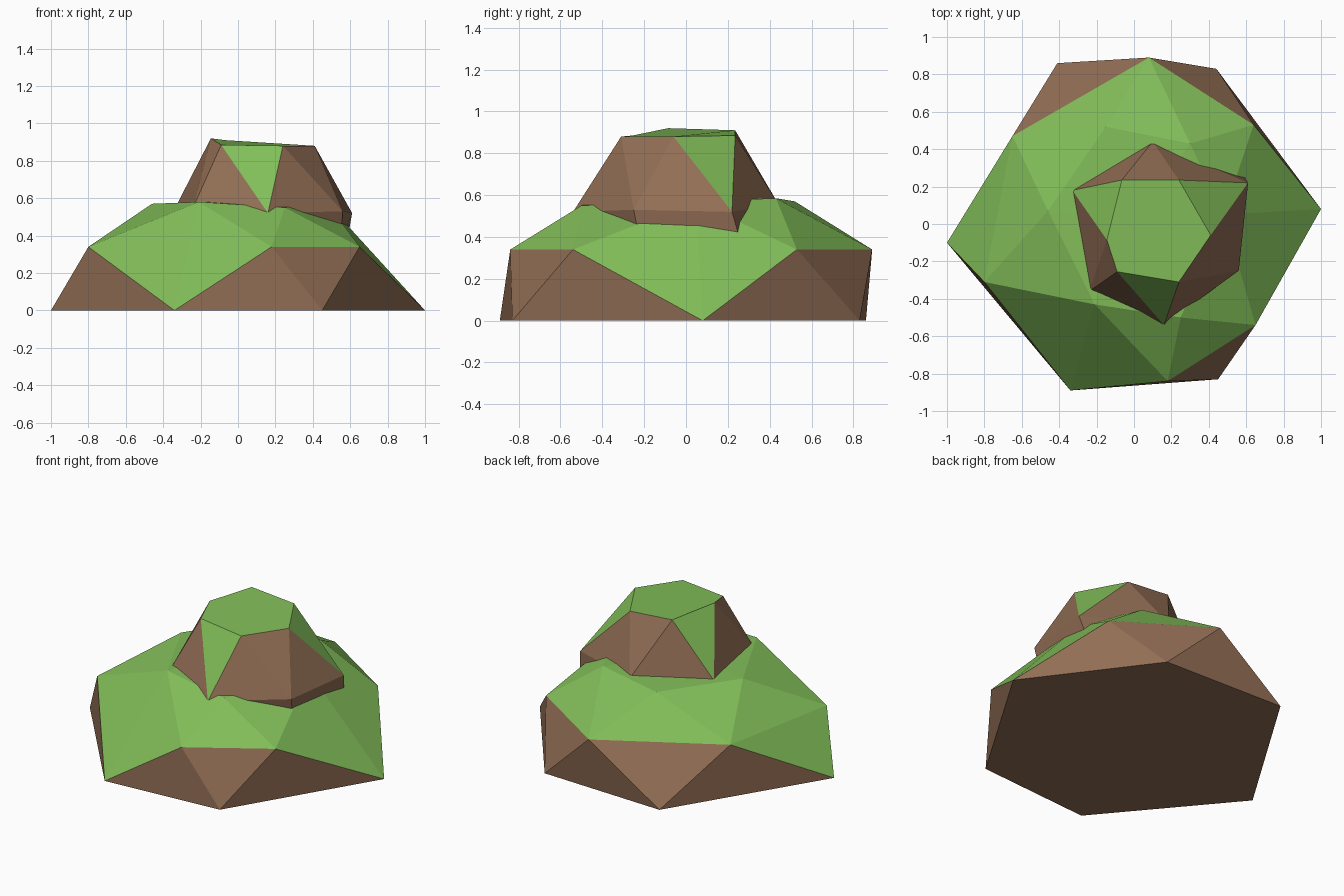
import bpy, bmesh

if "Cube" in bpy.data.objects:
    bpy.data.objects.remove(bpy.data.objects["Cube"])


def material(name, rgb):
    m = bpy.data.materials.new(name)
    m.diffuse_color = (*rgb, 1)
    m.use_nodes = True
    m.node_tree.nodes["Principled BSDF"].inputs["Base Color"].default_value = m.diffuse_color
    return m


BROWN, GREEN = 0, 1
MATS = [material("earth_brown", (0.285, 0.155, 0.09)),
        material("grass_green", (0.224, 0.515, 0.10))]


def ring(bm, points, z=None):
    return [bm.verts.new((*p, z) if z is not None else p) for p in points]


def face(bm, verts, colour):
    bm.faces.new(verts).material_index = colour


def zigzag(bm, low, up, green_down=(), up_colour=BROWN, ridges=None):
    """Triangle band; low[i] sits between up[i-1] and up[i].
    ridges maps i to a higher vertex that replaces the flat upper edge."""
    n = len(low)
    for i in range(n):
        face(bm, (low[i], low[(i + 1) % n], up[i]), up_colour)
        colour = GREEN if i in green_down else BROWN
        if ridges and i in ridges:
            face(bm, (low[i], up[i], ridges[i]), colour)
            face(bm, (low[i], ridges[i], up[i - 1]), colour)
        else:
            face(bm, (low[i], up[i], up[i - 1]), colour)


def finish(bm, name):
    bmesh.ops.recalc_face_normals(bm, faces=bm.faces[:])
    mesh = bpy.data.meshes.new(name)
    bm.to_mesh(mesh)
    bm.free()
    for m in MATS:
        mesh.materials.append(m)
    obj = bpy.data.objects.new(name, mesh)
    bpy.context.collection.objects.link(obj)


# Mound: brown foot, grassy shoulders and cap
bm = bmesh.new()
foot = ring(bm, [(-1, -.10), (-.34, -.89), (.45, -.83),
                 (1, .08), (.44, .83), (-.41, .86)], 0)
waist = ring(bm, [(-.80, -.31), (.18, -.84), (.65, -.54),
                  (.64, .53), (.08, .89), (-.65, .47)], .34)
crown = ring(bm, [(-.46, .07, .57), (-.21, -.43, .58), (.25, -.50, .55),
                  (.48, .05, .57), (.30, .43, .585), (-.15, .52, .57)])
peak = bm.verts.new((0, 0, .585))
face(bm, foot[::-1], BROWN)
ridges = {1: crown[1], 3: crown[3]}
zigzag(bm, foot, waist, (0, 1, 3), BROWN, ridges)
for i in range(6):
    j = (i + 1) % 6
    face(bm, (waist[i], crown[j], crown[i]), GREEN)
    if i not in ridges:
        face(bm, (waist[i - 1], waist[i], crown[i]), GREEN)
    face(bm, (crown[i], crown[j], peak), GREEN)
finish(bm, "mound")

# Boulder: brown sides with three grass streaks and a grassy top
bm = bmesh.new()
root = ring(bm, [(-.31, .17), (-.23, -.34), (.16, -.50),
                 (.55, -.22), (.585, .26), (.10, .41)], .38)
belly = ring(bm, [(-.33, .18, .56), (-.24, -.36, .55), (.16, -.54, .52),
                  (.56, -.25, .53), (.61, .22, .52), (.10, .44, .56)])
top = ring(bm, [(-.145, -.085, .92), (-.09, -.255, .885), (.24, -.31, .88),
                (.41, -.06, .88), (.24, .235, .885), (-.065, .235, .91)])
face(bm, root[::-1], BROWN)
for i in range(6):
    j = (i + 1) % 6
    face(bm, (root[i], root[j], belly[j], belly[i]), BROWN)
zigzag(bm, belly, top, (0, 2, 4))
face(bm, top, GREEN)
finish(bm, "boulder")
